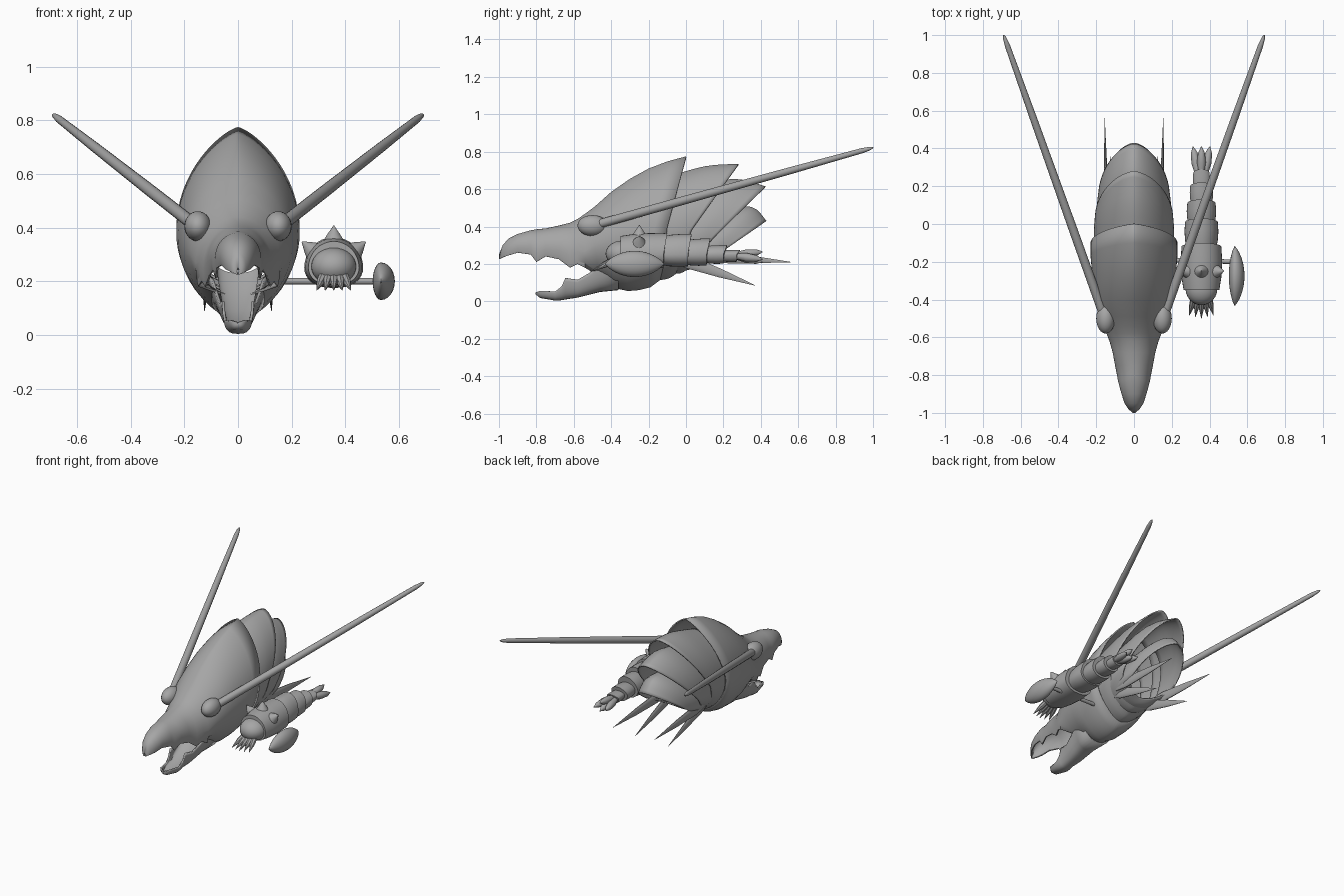
import bpy, bmesh, math
from mathutils import Vector

if "Cube" in bpy.data.objects:
    bpy.data.objects.remove(bpy.data.objects["Cube"])

grey = bpy.data.materials.new("shell_grey")
grey.diffuse_color = (0.38, 0.38, 0.38, 1)
grey.use_nodes = True
grey.node_tree.nodes["Principled BSDF"].inputs["Base Color"].default_value = grey.diffuse_color


def finish(name, bm, angle=40, thickness=0):
    """Turn a bmesh into a smooth shaded object with the shared material."""
    bmesh.ops.remove_doubles(bm, verts=bm.verts, dist=0.0005)
    bmesh.ops.recalc_face_normals(bm, faces=bm.faces)
    me = bpy.data.meshes.new(name)
    bm.to_mesh(me)
    bm.free()
    me.materials.append(grey)
    ob = bpy.data.objects.new(name, me)
    bpy.context.collection.objects.link(ob)
    bpy.ops.object.select_all(action='DESELECT')
    ob.select_set(True)
    bpy.context.view_layer.objects.active = ob
    bpy.ops.object.shade_smooth_by_angle(angle=math.radians(angle))
    if thickness:
        mod = ob.modifiers.new("thickness", 'SOLIDIFY')
        mod.thickness = thickness
        mod.offset = -1
    return ob


def loft(name, rings, closed=False, cap=False, **kw):
    """Skin a list of equal length point rings."""
    bm = bmesh.new()
    vs = [[bm.verts.new(p) for p in r] for r in rings]
    n = len(rings[0])
    for a, b in zip(vs, vs[1:]):
        for i in range(n if closed else n - 1):
            j = (i + 1) % n
            bm.faces.new((a[i], a[j], b[j], b[i]))
    if cap:
        bm.faces.new(vs[0])
        bm.faces.new(vs[-1])
    return finish(name, bm, **kw)


def arch(T, M, L, W, p=1.5, cover=1.0, cx=0, q=1.25, n=16):
    """Pointed egg section: T top, M widest, L lowest, each (y, z)."""
    T, M, L = Vector(T), Vector(M), Vector(L)
    side = []
    for i in range(-n, n + 1):
        a = math.pi / 2 * i / n * (cover if i < 0 else 1)
        s, c = math.sin(a), max(math.cos(a), 0)
        yz = M + (T - M) * s if i >= 0 else M + (L - M) * -s
        side.append((W * c ** (p if i >= 0 else q), yz.x, yz.y))
    right = [(cx + x, y, z) for x, y, z in side]
    left = [(cx - x, y, z) for x, y, z in side[-2::-1]]
    return right + left


def smooth_path(rows, steps=4):
    """Catmull-Rom interpolation through rows of numbers."""
    out = []
    for i in range(len(rows) - 1):
        a, b = rows[max(i - 1, 0)], rows[i]
        c, d = rows[i + 1], rows[min(i + 2, len(rows) - 1)]
        for k in range(steps):
            t = k / steps
            out.append([0.5 * (2 * B + (C - A) * t + (2 * A - 5 * B + 4 * C - D) * t * t
                               + (3 * B - A - 3 * C + D) * t ** 3)
                        for A, B, C, D in zip(a, b, c, d)])
    return out + [list(rows[-1])]


def tube(name, a, b, profile, squash=1.0, n=14):
    """Round bar from a to b, profile = (fraction, radius); squash thins it in x."""
    a, b = Vector(a), Vector(b)
    d = (b - a).normalized()
    u = d.cross(Vector((0, 0, 1))).normalized()
    v = u.cross(d)
    rings = [[a + (b - a) * t + r * (u * squash * math.cos(k * math.tau / n)
              + v * math.sin(k * math.tau / n)) for k in range(n)] for t, r in profile]
    return loft(name, rings, closed=True, cap=True)


def ellipsoid(name, c, r):
    bm = bmesh.new()
    bmesh.ops.create_uvsphere(bm, u_segments=24, v_segments=14, radius=1)
    for v in bm.verts:
        v.co = Vector((c[i] + v.co[i] * r[i] for i in range(3)))
    return finish(name, bm)


# Skull: open beak with toothed edge (y, top, edge, half width)
beak = [(-1.0, .25, .225, .006), (-.98, .30, .235, .03), (-.95, .335, .245, .05),
        (-.9, .36, .26, .066), (-.83, .38, .25, .085), (-.8, .385, .21, .09),
        (-.75, .39, .24, .1), (-.68, .405, .225, .113), (-.62, .42, .18, .13),
        (-.58, .44, .2, .145), (-.54, .468, .18, .158)]
rings = []
for i, (y, top, edge, w) in enumerate(beak):
    mid = edge + 0.3 * (top - edge)
    low = mid - (mid - edge) / math.sin(math.radians(36))
    rings.append(arch((y, top), (y, mid), (y, low), w, 0.9 + 0.02 * i, 0.4, q=.3))
# Skull: closed hood that slants back to a pointed crest
for T, M, L, w, p in [((-.49, .505), (-.49, .30), (-.46, .13), .177, 1.15),
                      ((-.4, .585), (-.4, .33), (-.38, .07), .2, 1.2),
                      ((-.3, .655), (-.32, .35), (-.31, .055), .213, 1.28),
                      ((-.2, .71), (-.24, .365), (-.25, .06), .224, 1.36),
                      ((-.1, .748), (-.17, .38), (-.19, .075), .23, 1.44),
                      ((0, .775), (-.1, .395), (-.13, .12), .23, 1.5)]:
    rings.append(arch(T, M, L, w, p))
loft("skull_hood", rings, angle=50, thickness=.008)

# Overlapping back plates: rows of ridge y, z, widest y, z, lowest y, z, half width
plates = [
    [(-.12, .66, -.18, .37, -.19, .11, .205), (.1, .722, -.05, .38, -.1, .12, .213),
     (.28, .735, .03, .38, -.05, .15, .207)],
    [(.05, .62, -.06, .33, -.1, .15, .188), (.26, .655, .06, .34, -.03, .15, .198),
     (.425, .615, .14, .33, .02, .18, .19)],
    [(.18, .5, .02, .27, -.04, .16, .165), (.35, .505, .12, .27, .02, .17, .172),
     (.43, .43, .2, .27, .06, .2, .16)]]
for k, rows in enumerate(plates):
    loft(f"back_plate_{k + 1}",
         [arch(r[0:2], r[2:4], r[4:6], r[6], 1.25) for r in smooth_path(rows)],
         angle=50, thickness=.008)


# Lower jaw trough and its rising floor (y, rim, bottom, half width)
def trough(name, rows, power, thickness):
    rings = [[(w * math.copysign(abs(math.cos(b)) ** power, math.cos(b)), y,
               rim - (rim - bot) * math.sin(b))
              for b in [math.pi * k / 20 for k in range(21)]] for y, rim, bot, w in rows]
    loft(name, rings, thickness=thickness)


trough("lower_jaw", [(-.805, .048, .038, .008), (-.78, .056, .018, .035), (-.7, .052, .004, .052),
                     (-.665, .08, .006, .057), (-.645, .125, .01, .06), (-.58, .115, .02, .07),
                     (-.52, .15, .035, .082), (-.46, .2, .05, .097), (-.36, .24, .06, .125)], .7, .01)
trough("jaw_floor", [(-.76, .035, .03, .03), (-.66, .06, .045, .046), (-.55, .12, .09, .06),
                     (-.45, .21, .17, .075), (-.4, .27, .23, .08)], 1, 0)

for s, side in ((1, "right"), (-1, "left")):
    # Stalk sockets and long feelers
    ellipsoid(f"eye_socket_{side}", (s * .15, -.5, .405), (.05, .08, .056))
    tube(f"feeler_{side}", (s * .165, -.47, .412), (s * .69, 1.0, .822),
         [(0, .024), (.3, .023), (.7, .019), (.96, .014), (.99, .009), (1, .003)])
    # Rear spikes, flattened sideways
    spike = [(0, .02), (.25, .036), (.6, .024), (1, .001)]
    tube(f"upper_spike_{side}", (s * .145, -.05, .25), (s * .155, .56, .21), spike, .35)
    tube(f"lower_spike_{side}", (s * .12, -.1, .25), (s * .125, .37, .085), spike, .35)

# Small crustacean at the side: overlapping segments (y0, y1, half width, top, low)
cx = .357
for k, (y0, y1, w, top, low) in enumerate([
        (-.35, -.1, .11, .365, .175), (-.13, .03, .09, .36, .185), (-.01, .13, .078, .335, .19),
        (.1, .22, .062, .30, .2), (.19, .29, .045, .275, .21)]):
    rings = []
    for t, f in ((0, .86), (.3, .96), (.65, 1), (1, .96)):
        y, m = y0 + (y1 - y0) * t, .25
        rings.append(arch((y, m + (top - m) * (f if t < 1 else 1)), (y - .02 * t, m),
                          (y - .02 * t, m - (m - low) * f), w * f, 1, cx=cx, q=.8, n=8))
    loft(f"crustacean_segment_{k + 1}", rings, cap=True)
ellipsoid("crustacean_head", (cx, -.34, .255), (.085, .09, .07))

# Thorns on the carapace
for k, (dx, dz) in enumerate([(0, 1), (.8, .62), (-.8, .62)]):
    base = Vector((cx + dx * .085, -.25, .25 + dz * .09))
    tip = Vector((cx + dx * .148, -.249, .25 + dz * .157))
    tube(f"carapace_thorn_{k + 1}", base, tip, [(0, .045), (.5, .025), (1, .002)])
# Front claws
for k in range(-2, 3):
    tube(f"front_claw_{k + 3}", (cx + k * .017, -.37, .23),
         (cx + k * .032, -.5 + .008 * abs(k), .166), [(0, .018), (.5, .016), (1, .001)], n=8)
# Tail fan
for k, (dx, z) in enumerate([(-.045, .225), (0, .265), (.045, .225), (0, .21)]):
    tube(f"tail_fin_{k + 1}", (cx + dx * .3, .24, .245), (cx + dx, .41, z),
         [(0, .012), (.5, .024), (.8, .018), (1, .002)], n=10)

# Leaf shaped shield on a rod
rings = []
for k in range(17):
    t = -1 + k / 8
    s = max(1 - t * t, .01) ** .8
    y = -.275 + .158 * t
    rings.append([(.533 + math.cos(b) * s * (.052 if math.cos(b) > 0 else .031), y,
                   .2 + .07 * s * math.sin(b)) for b in [math.tau * j / 24 for j in range(24)]])
loft("side_shield", rings, closed=True, cap=True)
tube("shield_rod", (.15, -.19, .2), (.53, -.2, .2), [(0, .012), (1, .012)])
